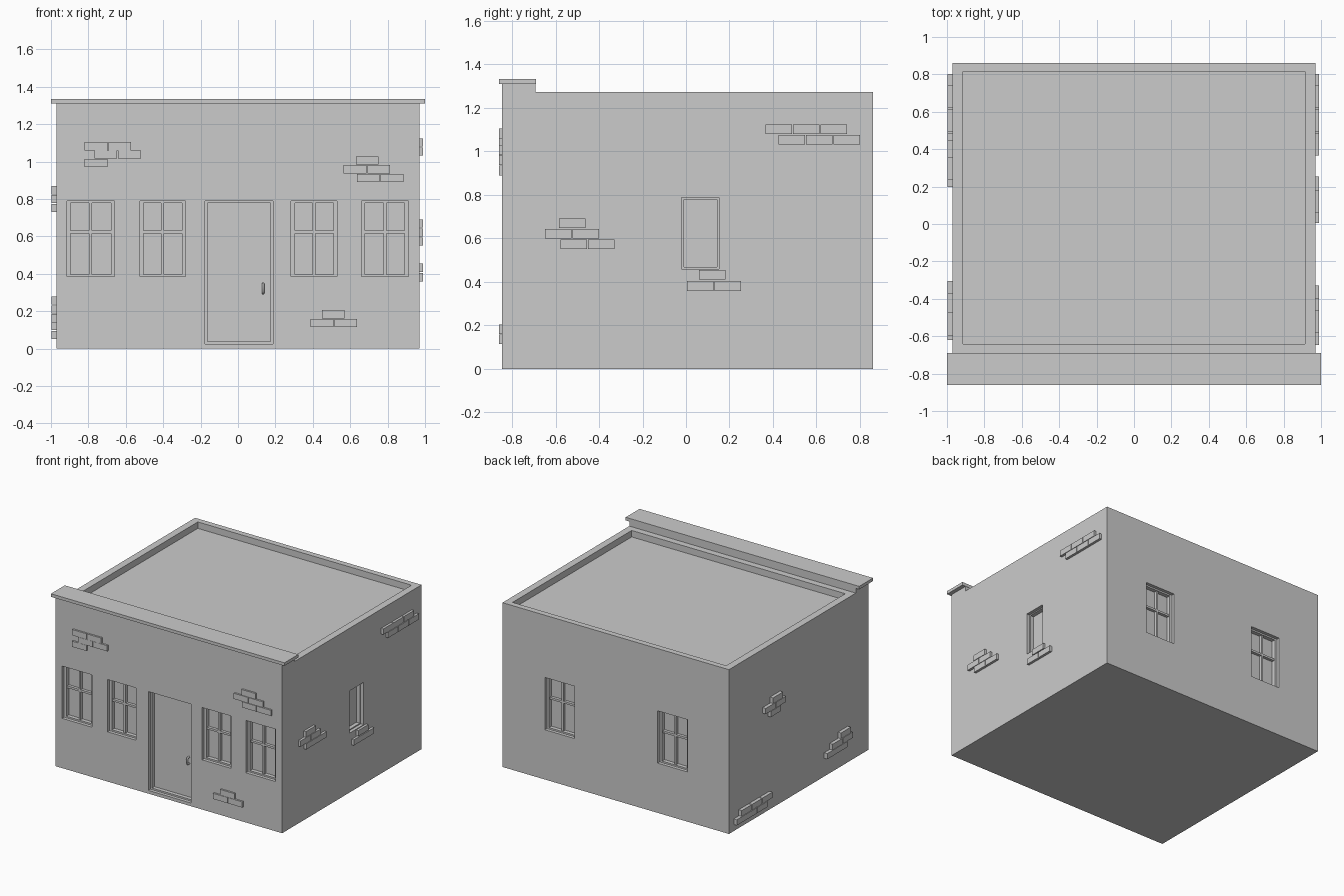
import bpy, bmesh
from mathutils import Vector, Matrix

if "Cube" in bpy.data.objects:
    bpy.data.objects.remove(bpy.data.objects["Cube"])

X, YF, YB = 0.97, -0.845, 0.86            # wall planes


def to_world(wall, u, d, z):
    """u runs along the wall, d is the distance outwards from it."""
    return {"front": Vector((u, YF - d, z)), "back": Vector((u, YB + d, z)),
            "right": Vector((X + d, u, z)), "left": Vector((-X - d, u, z))}[wall]


def add_box(bm, a, b):
    size = Vector([abs(p - q) for p, q in zip(a, b)])
    bmesh.ops.create_cube(bm, size=1, matrix=Matrix.Translation((a + b) / 2) @ Matrix.Diagonal(size).to_4x4())


def wall_box(bm, wall, u0, u1, z0, z1, d0, d1):
    add_box(bm, to_world(wall, u0, d0, z0), to_world(wall, u1, d1, z1))


def finish(bm, name):
    bmesh.ops.recalc_face_normals(bm, faces=bm.faces)
    me = bpy.data.meshes.new(name)
    bm.to_mesh(me)
    bm.free()
    ob = bpy.data.objects.new(name, me)
    bpy.context.collection.objects.link(ob)
    return ob


# openings: name, wall, u0, u1, z0, z1, side frame, top frame, has glazing bars
openings = [("front_window_%d" % i, "front", a, b, 0.385, 0.79, 0.02, 0.012, True)
            for i, (a, b) in enumerate([(-0.915, -0.66), (-0.525, -0.28), (0.284, 0.53), (0.659, 0.911)])]
openings += [("back_window_%d" % i, "back", a, b, 0.385, 0.79, 0.02, 0.012, True)
             for i, (a, b) in enumerate([(-0.615, -0.36), (0.352, 0.607)])]
openings += [("side_window", "right", -0.02, 0.152, 0.46, 0.787, 0.01, 0.008, False),
             ("door", "front", -0.177, 0.187, 0.025, 0.79, 0.014, 0.012, False)]
DEPTH = 0.055

# building shell: side profile with raised front parapet, extruded across x
bm = bmesh.new()
profile = [(YF, 0), (YB, 0), (YB, 1.272), (-0.692, 1.272), (-0.692, 1.309), (YF, 1.309)]
face = bm.faces.new([bm.verts.new((-X, y, z)) for y, z in profile])
ext = bmesh.ops.extrude_face_region(bm, geom=[face])
bmesh.ops.translate(bm, vec=(2 * X, 0, 0), verts=[v for v in ext["geom"] if isinstance(v, bmesh.types.BMVert)])
shell = finish(bm, "building_shell")

# cutter: sunken roof plus window and door recesses
bm = bmesh.new()
add_box(bm, Vector((-0.915, -0.642, 1.222)), Vector((0.915, 0.815, 1.4)))
for _, wall, u0, u1, z0, z1, *_rest in openings:
    wall_box(bm, wall, u0, u1, z0, z1, -DEPTH, 0.05)
cutter = finish(bm, "recess_cutter")
cutter.hide_render = True
mod = shell.modifiers.new("recesses", "BOOLEAN")
mod.operation, mod.solver, mod.object = "DIFFERENCE", "EXACT", cutter
bpy.context.view_layer.update()
shell.data = bpy.data.meshes.new_from_object(shell.evaluated_get(bpy.context.evaluated_depsgraph_get()))
shell.modifiers.clear()
bpy.data.objects.remove(cutter)

# cornice along the front
bm = bmesh.new()
add_box(bm, Vector((-1, -0.86, 1.309)), Vector((1, -0.69, 1.333)))
finish(bm, "front_cornice")

# frames and glazing bars set into the recesses
for name, wall, u0, u1, z0, z1, fs, ft, bars in openings:
    bm = bmesh.new()
    d0, d1 = -DEPTH, -0.025
    wall_box(bm, wall, u0, u0 + fs, z0, z1, d0, d1)
    wall_box(bm, wall, u1 - fs, u1, z0, z1, d0, d1)
    wall_box(bm, wall, u0 + fs, u1 - fs, z0, z0 + ft, d0, d1)
    wall_box(bm, wall, u0 + fs, u1 - fs, z1 - ft, z1, d0, d1)
    if bars:
        mid, zt = (u0 + u1) / 2, 0.622
        wall_box(bm, wall, mid - 0.008, mid + 0.008, z0 + ft, z1 - ft, d0, d1 - 0.008)
        for a, b in ((u0 + fs, mid - 0.008), (mid + 0.008, u1 - fs)):
            wall_box(bm, wall, a, b, zt - 0.008, zt + 0.008, d0, d1 - 0.008)
    finish(bm, name + "_frame")

# door handle: a small bent pull
cu = bpy.data.curves.new("door_handle", "CURVE")
cu.dimensions = "3D"
cu.bevel_depth, cu.bevel_resolution, cu.use_fill_caps = 0.007, 2, True
sp = cu.splines.new("POLY")
path = [(0.0, 0.346), (0.018, 0.346), (0.024, 0.336), (0.024, 0.306), (0.018, 0.296), (0.0, 0.296)]
sp.points.add(len(path) - 1)
for p, (d, z) in zip(sp.points, path):
    p.co = (0.134, YF + DEPTH - d, z, 1)
bpy.context.collection.objects.link(bpy.data.objects.new("door_handle", cu))

# exposed brick patches: wall -> rows of (start, bottom height, brick count)
bricks = {
    "front": (0.014, [(-0.82, 1.06, 2), (-0.768, 1.015, 2), (-0.82, 0.97, 1),
                      (0.63, 0.984, 1), (0.565, 0.937, 2), (0.635, 0.89, 2),
                      (0.448, 0.161, 1), (0.388, 0.115, 2)]),
    "right": (0.019, [(0.365, 1.08, 3), (0.425, 1.032, 3),
                      (-0.583, 0.647, 1), (-0.648, 0.599, 2), (-0.577, 0.551, 2),
                      (0.06, 0.41, 1), (0.005, 0.359, 2)]),
    "left": (0.026, [(0.365, 0.098, 3), (0.425, 0.05, 3),
                     (0.235, 0.824, 1), (0.198, 0.777, 2), (0.262, 0.73, 1),
                     (-0.595, 0.235, 1), (-0.62, 0.187, 2), (-0.555, 0.14, 2)]),
}
for wall, (thick, rows) in bricks.items():
    bm = bmesh.new()
    for start, z, count in rows:
        for i in range(count):
            u = start + i * 0.127
            wall_box(bm, wall, u, u + 0.122, z, z + 0.044, -0.005, thick)
    finish(bm, wall + "_bricks")
